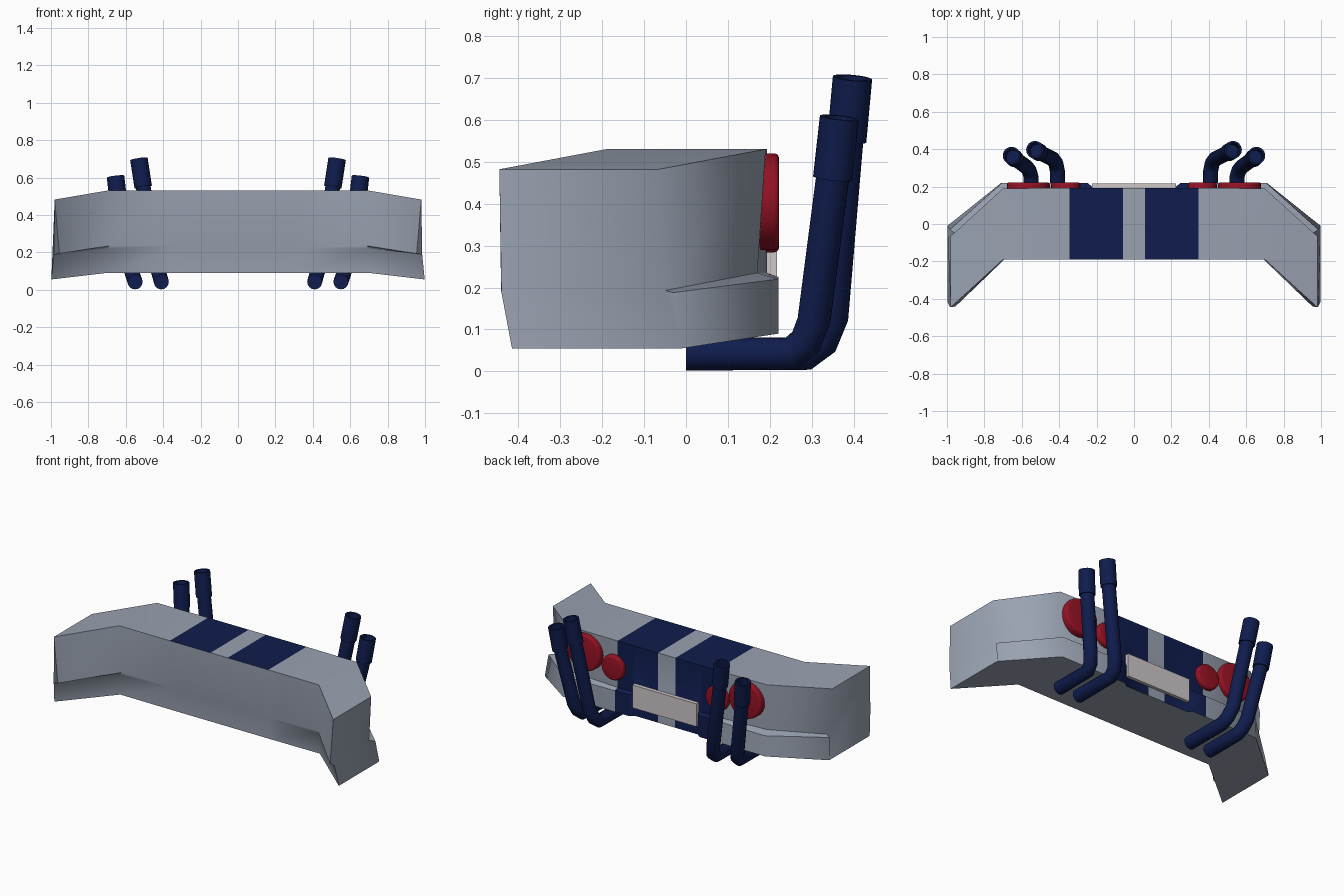
import bpy, bmesh, math
from mathutils import Vector

if "Cube" in bpy.data.objects:
    bpy.data.objects.remove(bpy.data.objects["Cube"])


def material(name, col):
    m = bpy.data.materials.new(name)
    m.diffuse_color = (*col, 1)
    m.use_nodes = True
    m.node_tree.nodes["Principled BSDF"].inputs["Base Color"].default_value = m.diffuse_color
    return m


navy = material("navy", (0.005, 0.012, 0.075, 1)[:3])
red = material("red", (0.30, 0.006, 0.018))
pale = material("pale", (0.62, 0.57, 0.58))
grey = material("grey", (0.32, 0.36, 0.44))


def make_object(name, bm, mats, angle=35):
    bmesh.ops.recalc_face_normals(bm, faces=bm.faces[:])
    me = bpy.data.meshes.new(name)
    bm.to_mesh(me)
    bm.free()
    ob = bpy.data.objects.new(name, me)
    bpy.context.collection.objects.link(ob)
    for m in mats:
        me.materials.append(m)
    bpy.ops.object.select_all(action='DESELECT')
    bpy.context.view_layer.objects.active = ob
    ob.select_set(True)
    bpy.ops.object.shade_smooth_by_angle(angle=math.radians(angle))
    return ob


# Bumper body: cross-sections lofted along x
# order: back top, upper panel foot, lip top, lip foot, front foot, front lip, front step, front top
def section(x, lip):
    yz = [(.193, .53), (.193, .235), (lip, .225), (lip, .09),
          (-.182, .09), (-.185, .225), (-.187, .235), (-.19, .53)]
    return [(x, y, z) for y, z in yz]


corner = [(.70, .19, .53), (.685, .17, .235), (.705, .22, .22), (.71, .22, .09),
          (.70, -.18, .09), (.70, -.185, .22), (.69, -.187, .235), (.70, -.19, .53)]
end = [(.98, -.065, .482), (.955, -.05, .193), (.985, -.03, .188), (.998, -.01, .055),
       (.998, -.415, .055), (.985, -.44, .188), (.955, -.441, .193), (.98, -.445, .482)]
half = [section(.06, .197), section(.22, .197), section(.25, .22), section(.345, .22), corner, end]
stations = [[(-x, y, z) for x, y, z in s] for s in reversed(half)] + half

bm = bmesh.new()
rings = [[bm.verts.new(p) for p in s] for s in stations]
for a, b in zip(rings, rings[1:]):
    mid_x = abs(a[0].co.x + b[0].co.x) / 2
    for i in range(8):
        j = (i + 1) % 8
        f = bm.faces.new((a[i], a[j], b[j], b[i]))
        # painted stripes run over the top and down the back
        if .06 < mid_x < .345 and i in (0, 1, 2, 7):
            f.material_index = 1
bm.faces.new(rings[0])
bm.faces.new(rings[-1])
make_object("bumper_body", bm, [grey, navy], 55)

# Number plate panel, blank
bm = bmesh.new()
bmesh.ops.create_cube(bm, size=1)
for v in bm.verts:
    v.co = Vector((v.co.x * .45, .204 + v.co.y * .026, .22 + v.co.z * .145))
make_object("plate_panel", bm, [pale])


# Cylinder along an axis, optionally with a hollow far end or a rounded rim
def cylinder(name, p, q, r, mat, hollow=0, round_rim=0):
    p, q = Vector(p), Vector(q)
    d = q - p
    bm = bmesh.new()
    bmesh.ops.create_cone(bm, cap_ends=True, segments=24, radius1=r, radius2=r, depth=d.length)
    top = max((f for f in bm.faces if len(f.verts) > 4), key=lambda f: f.calc_center_median().z)
    if hollow:
        bmesh.ops.inset_region(bm, faces=[top], thickness=r * .22)
        res = bmesh.ops.extrude_discrete_faces(bm, faces=[top])
        for v in res['faces'][0].verts:
            v.co.z -= hollow
    if round_rim:
        bmesh.ops.bevel(bm, geom=list(top.edges), offset=round_rim, segments=3,
                        profile=.5, affect='EDGES')
    rot = d.to_track_quat('Z', 'Y')
    for v in bm.verts:
        v.co = rot @ v.co + (p + q) / 2
    return make_object(name, bm, [mat])


# Bent exhaust pipe with a wider tip
def pipe(name, pts, tip):
    cu = bpy.data.curves.new(name, 'CURVE')
    cu.dimensions = '3D'
    cu.bevel_depth = .04
    cu.bevel_resolution = 6
    cu.use_fill_caps = True
    sp = cu.splines.new('POLY')
    sp.points.add(len(pts) - 1)
    for s, p in zip(sp.points, pts):
        s.co = (*p, 1)
    cu.materials.append(navy)
    ob = bpy.data.objects.new(name, cu)
    bpy.context.collection.objects.link(ob)
    bpy.ops.object.select_all(action='DESELECT')
    bpy.context.view_layer.objects.active = ob
    ob.select_set(True)
    bpy.ops.object.convert(target='MESH')
    bpy.ops.object.shade_smooth_by_angle(angle=math.radians(50))
    end = Vector(pts[-1])
    start = end - (Vector(tip) - end).normalized() * .02
    cylinder(name + "_tip", start, tip, .047, navy, hollow=.08)


inner = [(.41, 0, .042), (.41, .285, .042), (.418, .325, .072), (.435, .348, .13), (.51, .385, .57)]
outer = [(.55, 0, .042), (.55, .25, .042), (.56, .285, .07), (.575, .305, .12), (.64, .352, .48)]

for s, side in ((-1, "left"), (1, "right")):
    def flip(p):
        return (p[0] * s, p[1], p[2])

    # Round tail lights
    for nm, x, z, r in (("large", .565, .405, .115), ("small", .365, .362, .078)):
        cylinder(f"{side}_{nm}_light", flip((x, .165, z)), flip((x, .222, z)), r, red, round_rim=.012)
    # Exhaust pair
    pipe(f"{side}_inner_pipe", [flip(p) for p in inner], flip((.53, .397, .70)))
    pipe(f"{side}_outer_pipe", [flip(p) for p in outer], flip((.655, .366, .605)))
